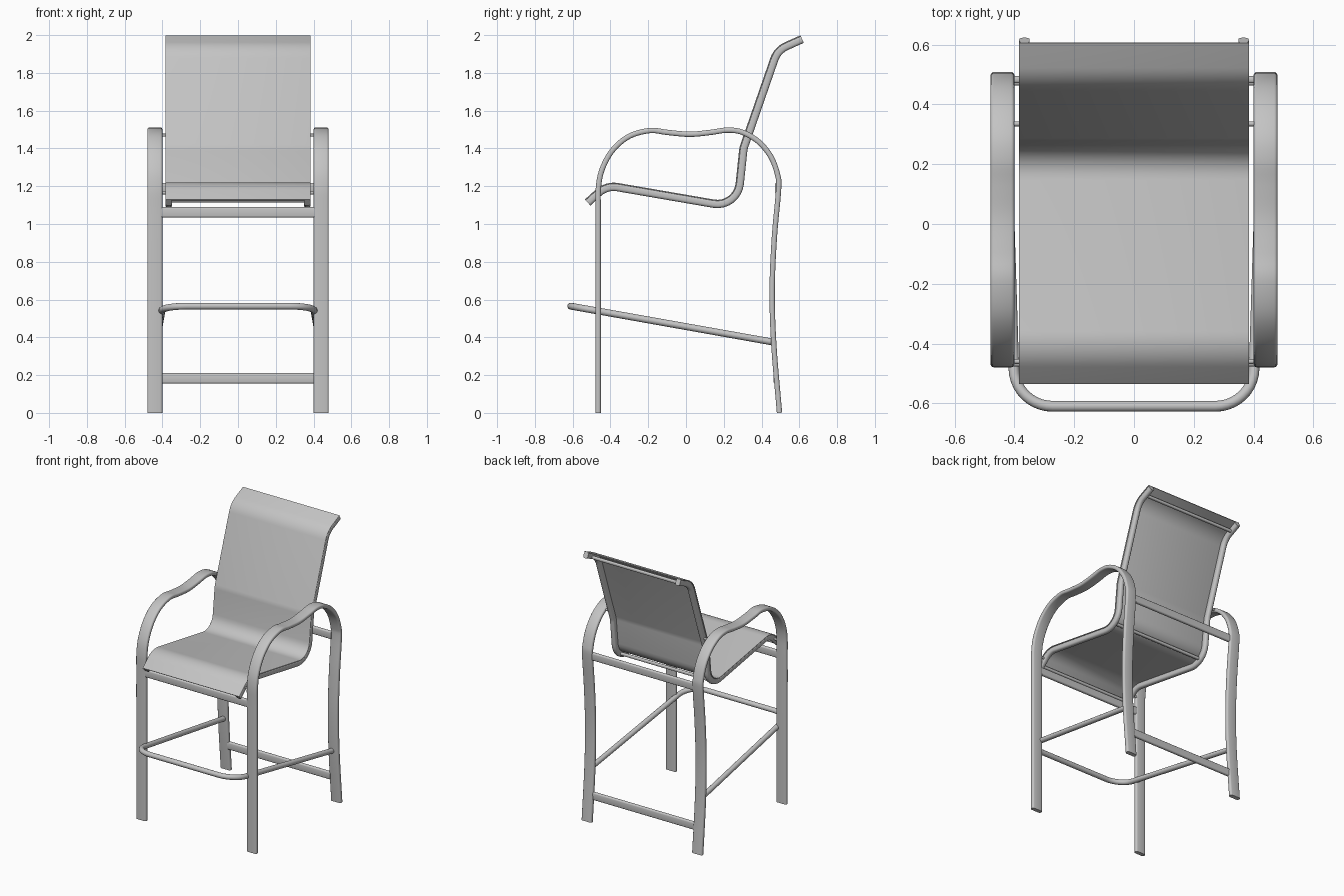
import bpy, bmesh, math
from mathutils import Vector

cube = bpy.data.objects.get("Cube")
if cube:
    bpy.data.objects.remove(cube)

grey = bpy.data.materials.new("light grey")
grey.use_nodes = True
colour = (0.55, 0.55, 0.55, 1)
grey.diffuse_color = colour
grey.node_tree.nodes["Principled BSDF"].inputs["Base Color"].default_value = colour

X = Vector((1, 0, 0))


def fillet(points, radius, steps=8):
    """Round the inner corners of a polyline with arcs."""
    pts = [Vector(p) for p in points]
    out = [pts[0]]
    for a, b, c in zip(pts, pts[1:], pts[2:]):
        u, v = (a - b).normalized(), (c - b).normalized()
        half = u.angle(v) / 2
        centre = b + (u + v).normalized() * radius / math.sin(half)
        cut = radius / math.tan(half)
        start, end = b + u * cut - centre, b + v * cut - centre
        out += [centre + start.slerp(end, i / steps) * radius / start.slerp(end, i / steps).length
                for i in range(steps + 1)]
    return out + [pts[-1]]


def spline(points, steps=5):
    """Smooth curve through all points."""
    p = [Vector(q) for q in points]
    p = [2 * p[0] - p[1]] + p + [2 * p[-1] - p[-2]]
    out = []
    for a, b, c, d in zip(p, p[1:], p[2:], p[3:]):
        for i in range(steps):
            t = i / steps
            out.append(0.5 * (2 * b + (c - a) * t + (2 * a - 5 * b + 4 * c - d) * t * t
                              + (3 * b - a - 3 * c + d) * t ** 3))
    return out + [p[-2]]


def section(width, depth, radius, steps=3):
    """Rounded rectangle cross-section."""
    out = []
    for k, (sx, sy) in enumerate([(1, 1), (-1, 1), (-1, -1), (1, -1)]):
        for i in range(steps + 1):
            a = math.pi / 2 * (k + i / steps)
            out.append((sx * (width / 2 - radius) + radius * math.cos(a),
                        sy * (depth / 2 - radius) + radius * math.sin(a)))
    return out


def circle(radius, count=14):
    return [(radius * math.cos(2 * math.pi * i / count),
             radius * math.sin(2 * math.pi * i / count)) for i in range(count)]


def sweep(name, path, side, profile, lift=0):
    """Sweep a section along a flat path whose plane normal is side."""
    path = [Vector(p) for p in path]
    bm = bmesh.new()
    rings = []
    for i, p in enumerate(path):
        before = (p - path[i - 1]).normalized() if i else None
        after = (path[i + 1] - p).normalized() if i < len(path) - 1 else None
        tangent = ((before or after) + (after or before)).normalized()
        up = side.cross(tangent).normalized()
        rings.append([bm.verts.new(p + side * a + up * (b + lift)) for a, b in profile])
    n = len(profile)
    for r, s in zip(rings, rings[1:]):
        for k in range(n):
            bm.faces.new((r[k], r[(k + 1) % n], s[(k + 1) % n], s[k]))
    bm.faces.new(rings[0])
    bm.faces.new(rings[-1])
    bmesh.ops.recalc_face_normals(bm, faces=bm.faces)
    mesh = bpy.data.meshes.new(name)
    bm.to_mesh(mesh)
    bm.free()
    obj = bpy.data.objects.new(name, mesh)
    bpy.context.collection.objects.link(obj)
    mesh.materials.append(grey)
    bpy.ops.object.select_all(action='DESELECT')
    obj.select_set(True)
    bpy.context.view_layer.objects.active = obj
    bpy.ops.object.shade_smooth_by_angle(angle=math.radians(40))
    return obj


def crossbar(name, y, z, half, profile, side=Vector((0, 1, 0))):
    return sweep(name, [(-half, y, z), (half, y, z)], side, profile)


# Side profiles as (y, z)
arm = [(-.465, 0), (-.465, .6), (-.465, 1.05), (-.463, 1.2), (-.44, 1.3), (-.385, 1.395),
       (-.3, 1.465), (-.19, 1.495), (-.1, 1.485), (.02, 1.475), (.13, 1.485), (.22, 1.497),
       (.3, 1.485), (.385, 1.435), (.45, 1.355), (.485, 1.26), (.49, 1.18), (.468, .93),
       (.456, .65), (.465, .36), (.495, 0)]
seat = [(-.52, 1.113), (-.42, 1.204), (.272, 1.085), (.305, 1.4), (.485, 1.92), (.615, 1.978)]
seat_path = fillet([(0, y, z) for y, z in seat], 0.12)

# Sling fabric over the rails
sweep("sling", seat_path, X, section(0.77, 0.006, 0.002), lift=0.02)

for sign, label in ((1, "left"), (-1, "right")):
    # Flat bar forming front leg, armrest and back leg
    sweep(label + "_leg_and_arm", spline([(sign * .44, y, z) for y, z in arm]), X,
          section(0.08, 0.028, 0.011))
    # Seat rail under the sling edge
    sweep(label + "_seat_rail", [p + X * sign * .3665 for p in seat_path], X,
          section(0.035, 0.042, 0.014))
    # Pins between rail and arm frame
    for place, y, z in (("front", -.46, 1.165), ("back", .335, 1.47)):
        sweep(label + "_" + place + "_pin", [(sign * .37, y, z), (sign * .42, y, z)],
              Vector((0, 1, 0)), circle(0.008))

# Flat cross bars between the legs
flat = section(0.024, 0.055, 0.009)
crossbar("front_crossbar", -.465, 1.062, .41, flat)
crossbar("back_upper_crossbar", .483, 1.19, .41, flat)
crossbar("back_lower_crossbar", .475, .183, .41, flat)

# Spreaders between the seat rails
for label, y, z in (("front", -.495, 1.125), ("bend", .235, 1.128), ("top", .56, 1.945)):
    crossbar(label + "_spreader", y, z, .36, section(0.02, 0.02, 0.006))

# Footrest: bent tube sloping up to the front
foot = fillet([(.432, .46, .375), (.398, -.61, .565), (-.398, -.61, .565), (-.432, .46, .375)],
              0.13, 10)
sweep("footrest", foot, Vector((0, .19, 1.07)).normalized(), circle(0.018))
